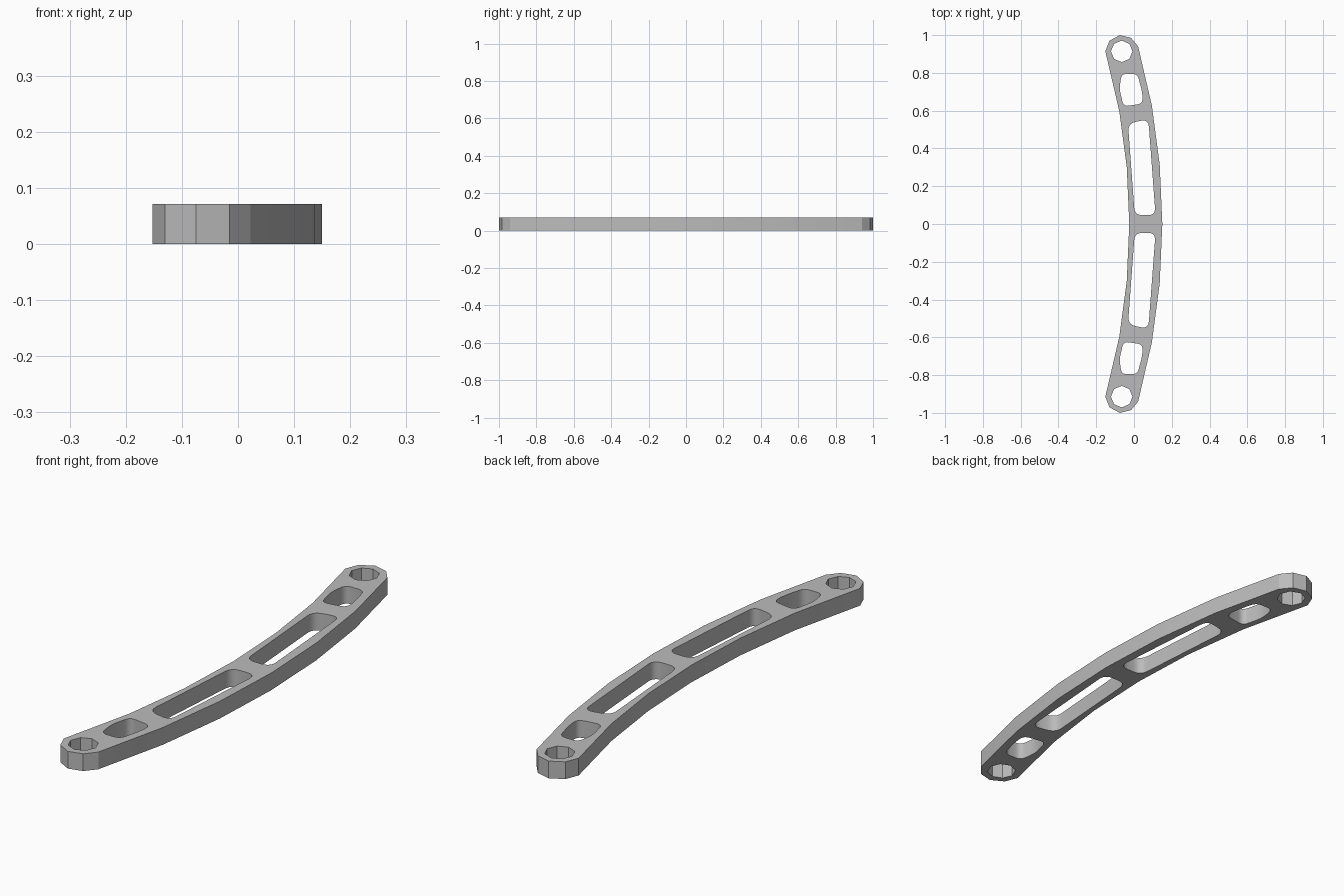
import bpy, bmesh
from math import sin, cos, pi, radians
from mathutils import Vector

cube = bpy.data.objects.get("Cube")
if cube:
    bpy.data.objects.remove(cube, do_unlink=True)

THICK = 0.071


def arc(radius, x_mid, steps):
    """Points on a shallow arc bulging toward +x, five degrees per step."""
    return [(x_mid - radius * (1 - cos(radians(5.05 * i))),
             radius * sin(radians(5.05 * i))) for i in steps]


def flip(points):
    return [(x, -y) for x, y in points]


def rounded(corners, radius, steps=5):
    """Polygon with each corner replaced by a soft curve."""
    out = []
    for i, c in enumerate(corners):
        c = Vector(c)
        a = c + (Vector(corners[i - 1]) - c).normalized() * radius
        b = c + (Vector(corners[(i + 1) % len(corners)]) - c).normalized() * radius
        for k in range(steps + 1):
            t = k / steps
            p = a * (1 - t) ** 2 + c * 2 * t * (1 - t) + b * t * t
            out.append((p.x, p.y))
    return out


# Outer outline: outer arc, faceted end, inner arc, then the mirrored half
cap = [(0.022, 0.94), (-0.015, 0.985), (-0.075, 1.0), (-0.13, 0.97), (-0.152, 0.915)]
half = arc(3.57, 0.15, range(3)) + cap + arc(3.4, -0.025, (2, 1, 0))
outline = half + flip(half[1:-1])[::-1]

# Openings in one half of the link
long_slot = rounded([(0.004, 0.047), (0.114, 0.047), (0.076, 0.555), (-0.032, 0.532)], 0.04)
short_slot = rounded([(-0.055, 0.622), (0.047, 0.638), (0.043, 0.7), (0.018, 0.795),
                      (-0.066, 0.795), (-0.077, 0.715)], 0.028)
pin_hole = [(-0.065 + 0.057 * cos(i * pi / 4), 0.914 + 0.057 * sin(i * pi / 4))
            for i in range(8)]
openings = [long_slot, short_slot, pin_hole]

# Filled, extruded profile
curve = bpy.data.curves.new("link_profile", 'CURVE')
curve.dimensions = '2D'
curve.fill_mode = 'BOTH'
curve.extrude = THICK / 2
for loop in [outline] + openings + [flip(o) for o in openings]:
    spline = curve.splines.new('POLY')
    spline.points.add(len(loop) - 1)
    for point, (x, y) in zip(spline.points, loop):
        point.co = (x, y, 0, 1)
    spline.use_cyclic_u = True
profile = bpy.data.objects.new("link_profile", curve)
bpy.context.scene.collection.objects.link(profile)
bpy.context.view_layer.update()

# Solid mesh from the profile
graph = bpy.context.evaluated_depsgraph_get()
mesh = bpy.data.meshes.new_from_object(profile.evaluated_get(graph))
bpy.data.objects.remove(profile, do_unlink=True)
bm = bmesh.new()
bm.from_mesh(mesh)
bmesh.ops.remove_doubles(bm, verts=bm.verts, dist=0.0005)
bmesh.ops.translate(bm, verts=bm.verts, vec=(0, 0, THICK / 2))
bmesh.ops.recalc_face_normals(bm, faces=bm.faces)
bm.to_mesh(mesh)
bm.free()

link = bpy.data.objects.new("curved_link", mesh)
bpy.context.scene.collection.objects.link(link)

# Single grey finish
grey = bpy.data.materials.new("plain grey")
grey.use_nodes = True
color = (0.5, 0.5, 0.5, 1)
grey.diffuse_color = color
grey.node_tree.nodes["Principled BSDF"].inputs["Base Color"].default_value = color
mesh.materials.clear()
mesh.materials.append(grey)

bpy.ops.object.select_all(action='DESELECT')
link.select_set(True)
bpy.context.view_layer.objects.active = link
bpy.ops.object.shade_smooth_by_angle(angle=radians(25))
